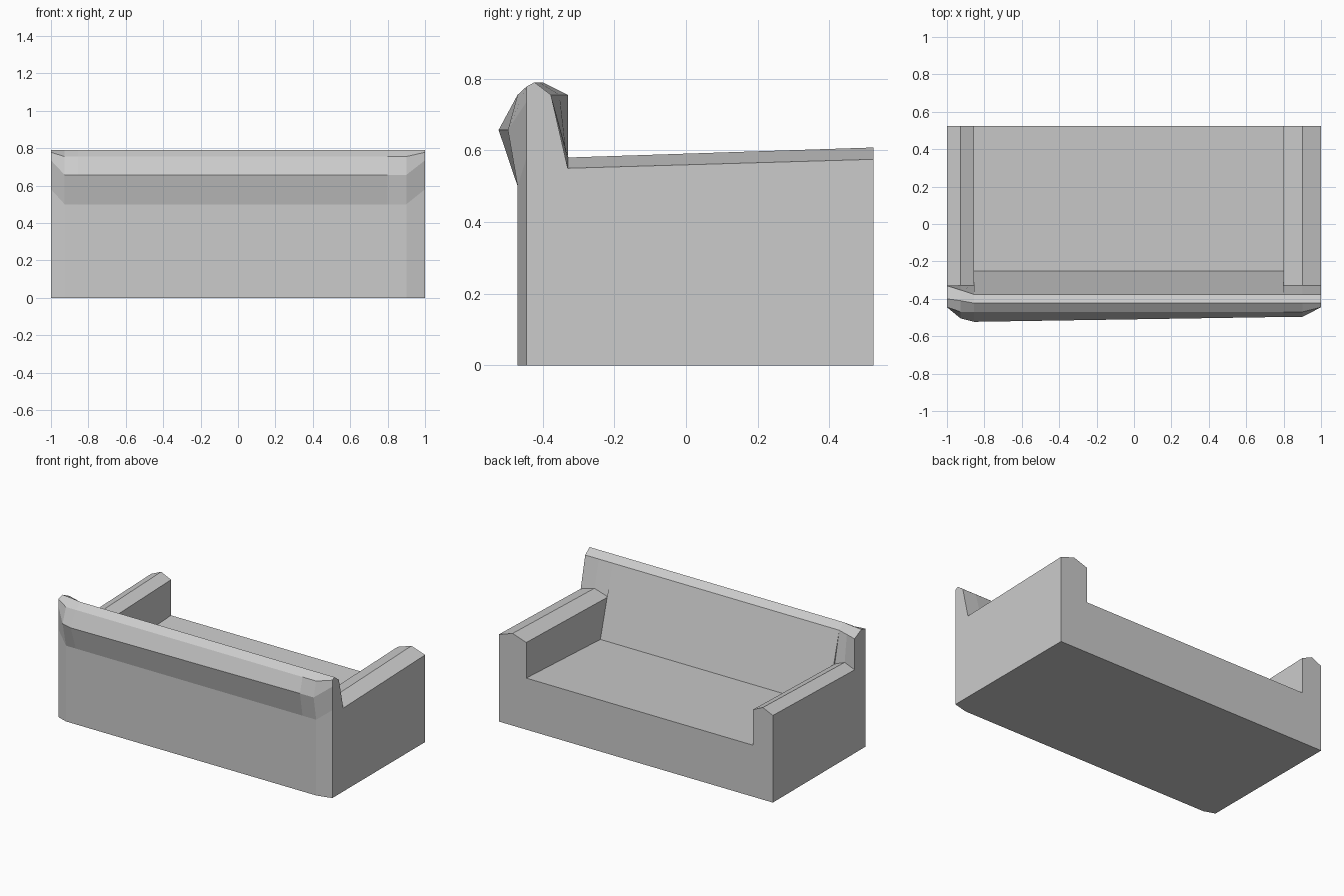
import bpy, bmesh

if "Cube" in bpy.data.objects:
    bpy.data.objects.remove(bpy.data.objects["Cube"])

FRONT_Y = 0.523   # open side of the sofa
ARM_Y = -0.33     # where the arms meet the backrest


def section(x, rear, top_y, edge_y, junction, lip_z):
    """Closed side profile at x: rear outline, crest, inner edge, seat or arm line."""
    pts = [(rear[0][0], 0.0)] + rear
    pts += [(top_y, 0.79), (edge_y, 0.755), junction, (FRONT_Y, lip_z), (FRONT_Y, 0.0)]
    return [(x, y, z) for y, z in pts]


def rear(plane, bulge, shoulder, heights=(0.50, 0.657, 0.755)):
    return list(zip((plane, bulge, shoulder), heights))


def loft(name, sections):
    bm = bmesh.new()
    rings = [[bm.verts.new(p) for p in s] for s in sections]
    n = len(rings[0])
    for a, b in zip(rings, rings[1:]):
        for i in range(n):
            j = (i + 1) % n
            bm.faces.new((a[i], a[j], b[j], b[i]))
    bm.faces.new(rings[0])
    bm.faces.new(rings[-1][::-1])
    bmesh.ops.remove_doubles(bm, verts=bm.verts, dist=1e-5)
    bmesh.ops.recalc_face_normals(bm, faces=bm.faces)
    mesh = bpy.data.meshes.new(name)
    bm.to_mesh(mesh)
    bm.free()
    obj = bpy.data.objects.new(name, mesh)
    bpy.context.collection.objects.link(obj)
    return obj


# Rear outlines: pinched in at both ends, bulging roll between
end = rear(-0.445, -0.445, -0.445, (0.58, 0.735, 0.778))
left = rear(-0.47, -0.505, -0.47)
left_inner = rear(-0.47, -0.523, -0.47)
right_inner = rear(-0.47, -0.497, -0.47)

# Arm edge, arm ridge and seat lines: (junction with the backrest, height at the open side)
edge = ((ARM_Y, 0.55), 0.575)
ridge = ((ARM_Y, 0.58), 0.608)
seat = ((-0.25, 0.30), 0.34)

# Body lofted from the narrow left arm, across the seat, to the wide right arm
loft("sofa", [
    section(-1.0, end, -0.40, -0.33, *edge),
    section(-0.927, left, -0.41, -0.353, *ridge),
    section(-0.855, left_inner, -0.423, -0.377, *edge),
    section(-0.855, left_inner, -0.423, -0.377, *seat),
    section(0.8, right_inner, -0.423, -0.377, *seat),
    section(0.8, right_inner, -0.423, -0.377, *edge),
    section(0.9, right_inner, -0.423, -0.377, *ridge),
    section(1.0, end, -0.423, -0.377, *edge),
])
